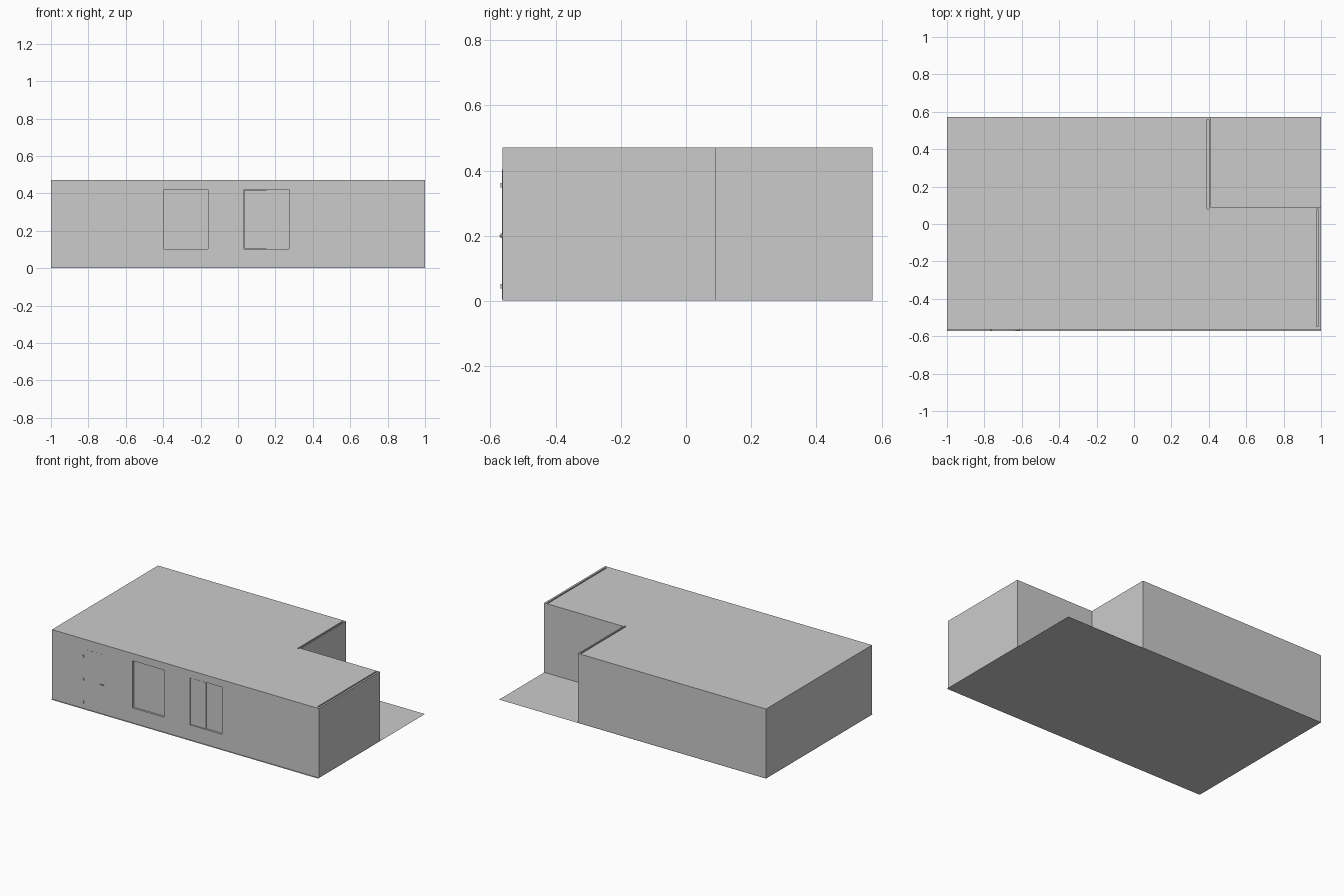
import bpy, bmesh

if "Cube" in bpy.data.objects:
    bpy.data.objects.remove(bpy.data.objects["Cube"])


def prism(name, pts, z0, z1):
    """Extrude a plan outline from z0 to z1 (flat sheet when equal)."""
    bm = bmesh.new()
    face = bm.faces.new([bm.verts.new((x, y, z0)) for x, y in pts])
    if z1 > z0:
        res = bmesh.ops.extrude_face_region(bm, geom=[face])
        verts = [g for g in res["geom"] if isinstance(g, bmesh.types.BMVert)]
        bmesh.ops.translate(bm, verts=verts, vec=(0, 0, z1 - z0))
        bmesh.ops.recalc_face_normals(bm, faces=bm.faces[:])
    mesh = bpy.data.meshes.new(name)
    bm.to_mesh(mesh)
    bm.free()
    obj = bpy.data.objects.new(name, mesh)
    bpy.context.collection.objects.link(obj)
    return obj


def box(name, x0, x1, y0, y1, z0, z1):
    return prism(name, [(x0, y0), (x1, y0), (x1, y1), (x0, y1)], z0, z1)


def cut(target, cutter):
    mod = target.modifiers.new(cutter.name, 'BOOLEAN')
    mod.operation = 'DIFFERENCE'
    mod.solver = 'EXACT'
    mod.object = cutter
    cutter.hide_render = True
    cutter.hide_set(True)


FRONT, BACK, TOP = -0.563, 0.572, 0.471
NX, NY = 0.409, 0.09

# Thin floor sheet reaching under the open patio corner
box("floor", -1, 1, -0.572, BACK, 0, 0)

# L-shaped house volume
house = prism("house_walls", [(-1, FRONT), (1, FRONT), (1, NY), (NX, NY),
                              (NX, BACK), (-1, BACK)], 0.001, TOP)

# Narrow roof slots beside the two right-hand walls
cut(house, box("roof_slot_back", 0.391, 0.401, 0.08, 0.56, TOP - 0.02, TOP + 0.05))
cut(house, box("roof_slot_right", 0.977, 0.987, -0.547, 0.08, TOP - 0.02, TOP + 0.05))

# Window recesses in the front wall
for side, x0, x1 in (("left", -0.396, -0.16), ("right", 0.033, 0.273)):
    cut(house, box("window_recess_" + side, x0, x1, FRONT - 0.05, FRONT + 0.014, 0.102, 0.421))

# Sliding panes: the left half of the right window sits forward
box("fixed_pane", -0.392, -0.164, FRONT + 0.009, FRONT + 0.015, 0.106, 0.417)
box("sliding_pane_front", 0.036, 0.153, FRONT + 0.004, FRONT + 0.015, 0.105, 0.418)
box("sliding_pane_back", 0.153, 0.270, FRONT + 0.010, FRONT + 0.015, 0.105, 0.418)

# Door leaf, almost flush with the wall
box("door", -0.762, -0.605, FRONT - 0.001, FRONT + 0.005, 0.004, 0.403)

# Hinges and lever handle
for i, z in enumerate((0.045, 0.2, 0.355)):
    box(f"door_hinge_{i}", -0.766, -0.758, FRONT - 0.006, FRONT, z - 0.007, z + 0.007)
box("handle_stem", -0.615, -0.609, FRONT - 0.009, FRONT, 0.197, 0.203)
box("handle_lever", -0.634, -0.609, FRONT - 0.009, FRONT - 0.005, 0.197, 0.202)
